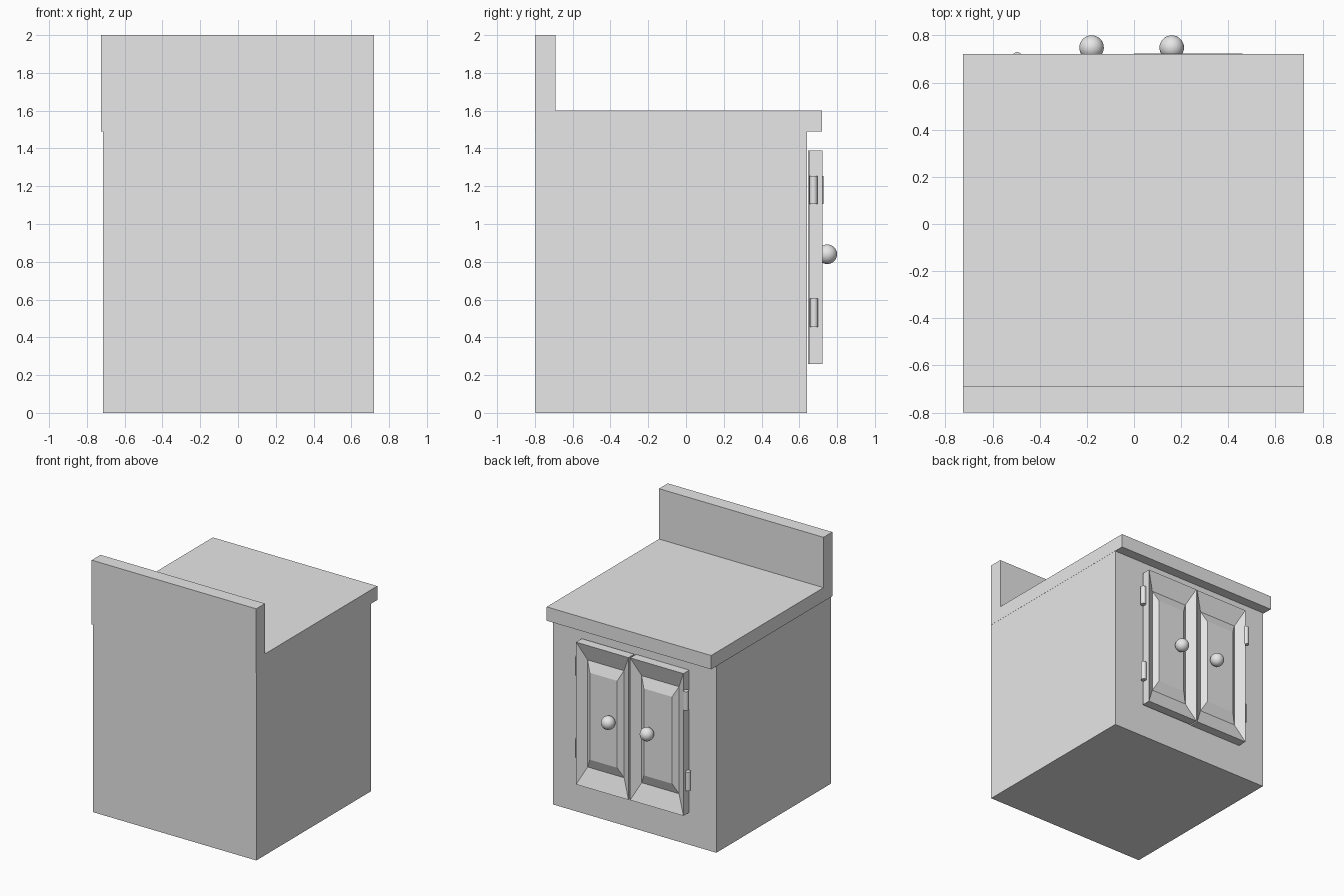
import bpy, bmesh
from math import radians

cube = bpy.data.objects.get("Cube")
if cube:
    bpy.data.objects.remove(cube, do_unlink=True)

grey = bpy.data.materials.new("plain_grey")
grey.use_nodes = True
GREY = (0.8, 0.8, 0.8, 1)
grey.diffuse_color = GREY
grey.node_tree.nodes["Principled BSDF"].inputs["Base Color"].default_value = GREY


def box(name, x, y, z):
    """Box from (low, high) pairs on each axis."""
    bpy.ops.mesh.primitive_cube_add(
        size=1, location=[(a + b) / 2 for a, b in (x, y, z)])
    ob = bpy.context.object
    ob.scale = [b - a for a, b in (x, y, z)]
    bpy.ops.object.transform_apply(location=False, rotation=False, scale=True)
    ob.name = name
    ob.data.materials.append(grey)


def door(name, x, z, back, front):
    """Raised-panel door lofted through nested rectangles."""
    # inset in x, inset in z, depth
    rings = [(0, 0, back), (0, 0, front),
             (0.07, 0.14, front - 0.045), (0.11, 0.22, front - 0.015)]
    bm = bmesh.new()
    loops = []
    for ix, iz, y in rings:
        x0, x1, z0, z1 = x[0] + ix, x[1] - ix, z[0] + iz, z[1] - iz
        corners = [(x0, z0), (x1, z0), (x1, z1), (x0, z1)]
        loops.append([bm.verts.new((cx, y, cz)) for cx, cz in corners])
    for a, b in zip(loops, loops[1:]):
        for i in range(4):
            j = (i + 1) % 4
            bm.faces.new((a[i], a[j], b[j], b[i]))
    bm.faces.new(loops[0])
    bm.faces.new(loops[-1])
    bmesh.ops.recalc_face_normals(bm, faces=bm.faces)
    mesh = bpy.data.meshes.new(name)
    bm.to_mesh(mesh)
    bm.free()
    mesh.materials.append(grey)
    ob = bpy.data.objects.new(name, mesh)
    bpy.context.collection.objects.link(ob)


def finish_round(name):
    ob = bpy.context.object
    ob.name = name
    ob.data.materials.append(grey)
    bpy.ops.object.shade_smooth_by_angle(angle=radians(35))


# Carcass, worktop and upstand
box("cabinet_body", (-0.715, 0.719), (-0.797, 0.64), (0, 1.53))
box("worktop", (-0.725, 0.72), (-0.795, 0.72), (1.49, 1.6))
box("upstand", (-0.725, 0.72), (-0.8, -0.69), (1.49, 2))

# Pair of doors
door("door_left", (0.0, 0.46), (0.26, 1.39), 0.65, 0.722)
door("door_right", (-0.48, -0.012), (0.26, 1.39), 0.645, 0.718)

# Round knobs
for side, x in (("left", 0.16), ("right", -0.18)):
    bpy.ops.mesh.primitive_uv_sphere_add(
        segments=32, ring_count=16, radius=0.052, location=(x, 0.748, 0.84))
    finish_round("knob_" + side)

# Hinge barrels
for name, x, y, z in (("left_upper", 0.475, 0.675, 1.18),
                      ("left_lower", 0.475, 0.678, 0.53),
                      ("right_upper", -0.495, 0.708, 1.18),
                      ("right_lower", -0.495, 0.68, 0.53)):
    bpy.ops.mesh.primitive_cylinder_add(
        vertices=24, radius=0.021, depth=0.15, location=(x, y, z))
    finish_round("hinge_" + name)
